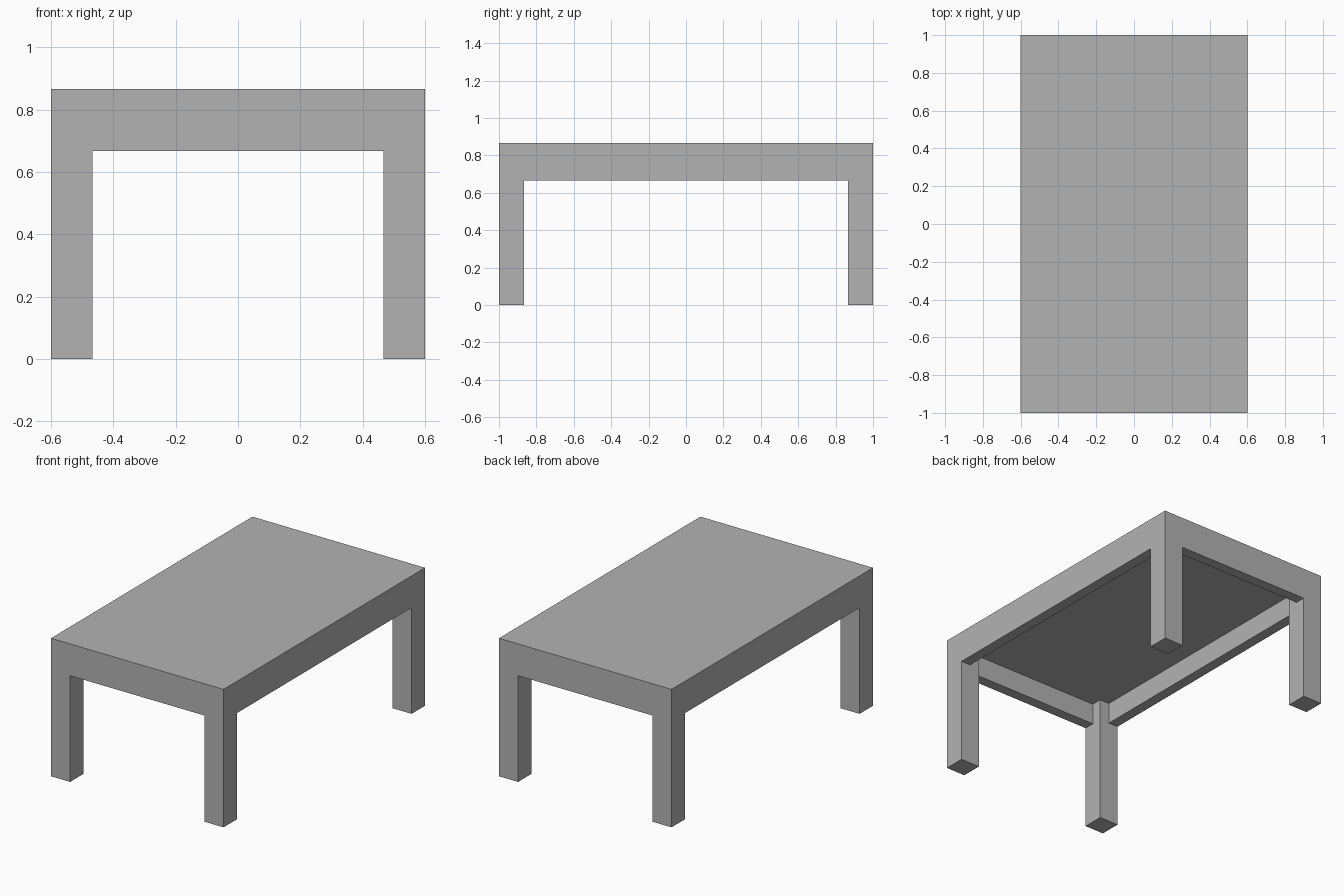
import bpy
from mathutils import Vector

cube = bpy.data.objects.get("Cube")
if cube:
    bpy.data.objects.remove(cube, do_unlink=True)

# Table proportions
HALF_X, HALF_Y, HEIGHT = 0.6, 1.0, 0.867
LEG = 0.1333
APRON = LEG / 2
APRON_BOTTOM = 0.667
TOP_BOTTOM = 0.8

grey = bpy.data.materials.new("plain grey")
grey.use_nodes = True
colour = (0.45, 0.45, 0.45, 1)
grey.diffuse_color = colour
grey.node_tree.nodes["Principled BSDF"].inputs["Base Color"].default_value = colour


def box(name, low, high):
    """Flat-shaded box between two opposite corners."""
    low, high = Vector(low), Vector(high)
    bpy.ops.mesh.primitive_cube_add(size=1)
    obj = bpy.context.object
    obj.name = obj.data.name = name
    for v in obj.data.vertices:
        v.co = (low + high) / 2 + v.co * (high - low)
    obj.data.materials.append(grey)
    return obj


# Tabletop slab
table = box("table", (-HALF_X, -HALF_Y, TOP_BOTTOM), (HALF_X, HALF_Y, HEIGHT))
parts = []

# Aprons, flush with the tabletop edges
for side, s in (("left", 1), ("right", -1)):
    x = sorted((s * HALF_X, s * (HALF_X - APRON)))
    parts.append(box(side + "_apron", (x[0], -HALF_Y, APRON_BOTTOM), (x[1], HALF_Y, HEIGHT)))
for end, s in (("back", 1), ("front", -1)):
    y = sorted((s * HALF_Y, s * (HALF_Y - APRON)))
    parts.append(box(end + "_apron", (-HALF_X, y[0], APRON_BOTTOM), (HALF_X, y[1], HEIGHT)))

# Square corner legs
for end, sy in (("back", 1), ("front", -1)):
    for side, sx in (("left", 1), ("right", -1)):
        x = sorted((sx * HALF_X, sx * (HALF_X - LEG)))
        y = sorted((sy * HALF_Y, sy * (HALF_Y - LEG)))
        parts.append(box(f"{end}_{side}_leg", (x[0], y[0], 0), (x[1], y[1], HEIGHT)))

# Weld all parts into one seamless solid
bpy.context.view_layer.objects.active = table
for part in parts:
    weld = table.modifiers.new("weld " + part.name, "BOOLEAN")
    weld.operation = "UNION"
    weld.solver = "EXACT"
    weld.object = part
    bpy.ops.object.modifier_apply(modifier=weld.name)
    bpy.data.objects.remove(part, do_unlink=True)
